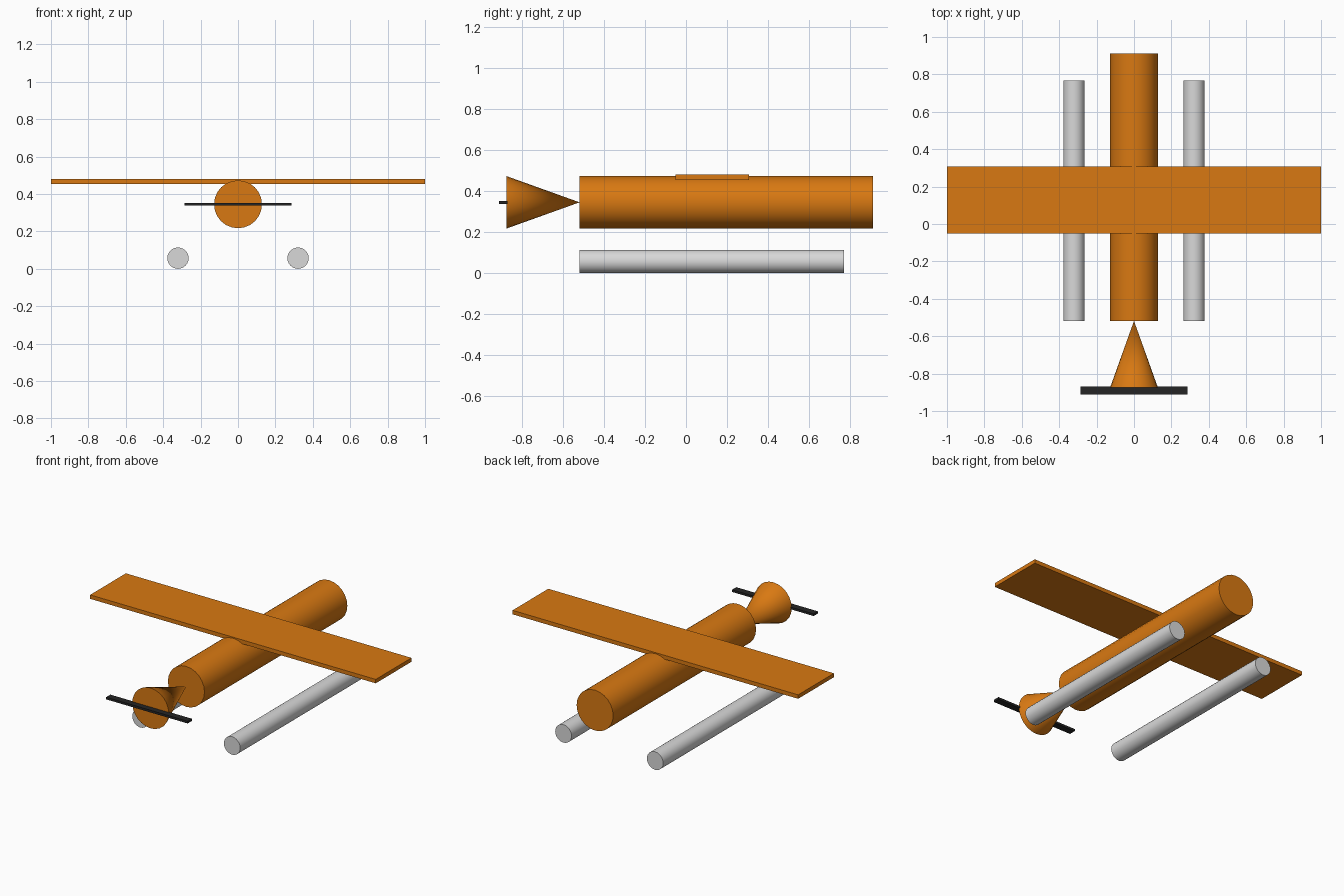
import bpy
import math

cube = bpy.data.objects.get("Cube")
if cube:
    bpy.data.objects.remove(cube, do_unlink=True)


def make_material(name, colour):
    mat = bpy.data.materials.new(name)
    mat.use_nodes = True
    rgba = (*colour, 1.0)
    mat.diffuse_color = rgba
    mat.node_tree.nodes["Principled BSDF"].inputs["Base Color"].default_value = rgba
    return mat


orange = make_material("orange", (0.69, 0.19, 0.006))
silver = make_material("light grey", (0.69, 0.69, 0.69))
black = make_material("near black", (0.018, 0.018, 0.018))


def finish(name, mat):
    obj = bpy.context.object
    obj.name = name
    obj.data.materials.append(mat)
    return obj


def box(name, centre, size, mat):
    bpy.ops.mesh.primitive_cube_add(size=1, location=centre)
    obj = finish(name, mat)
    obj.scale = size
    bpy.ops.object.transform_apply(location=False, rotation=False, scale=True)


def round_part(name, x, z, front, back, front_radius, back_radius, mat):
    """Cylinder or cone running along y from front to back."""
    bpy.ops.mesh.primitive_cone_add(
        vertices=24, radius1=front_radius, radius2=back_radius,
        depth=back - front, location=(x, (front + back) / 2, z),
        rotation=(-math.pi / 2, 0, 0))
    finish(name, mat)
    bpy.ops.object.transform_apply(location=False, rotation=True, scale=False)
    bpy.ops.object.shade_smooth_by_angle(angle=math.radians(35))


AXIS_Z = 0.345
BODY_FRONT = -0.518
BODY_RADIUS = 0.128
FLOAT_RADIUS = 0.057

# Fuselage and the nose cone, whose tip touches it
round_part("fuselage", 0, AXIS_Z, BODY_FRONT, 0.911, BODY_RADIUS, BODY_RADIUS, orange)
round_part("nose_cone", 0, AXIS_Z, -0.875, BODY_FRONT, BODY_RADIUS, 0, orange)

# Wing and propeller
box("wing", (0, 0.128, 0.467), (2, 0.357, 0.025), orange)
box("propeller", (0, -0.89, AXIS_Z), (0.571, 0.042, 0.014), black)

# Pair of floats
for side, name in ((1, "left_float"), (-1, "right_float")):
    round_part(name, side * 0.321, FLOAT_RADIUS, BODY_FRONT, 0.768,
               FLOAT_RADIUS, FLOAT_RADIUS, silver)
